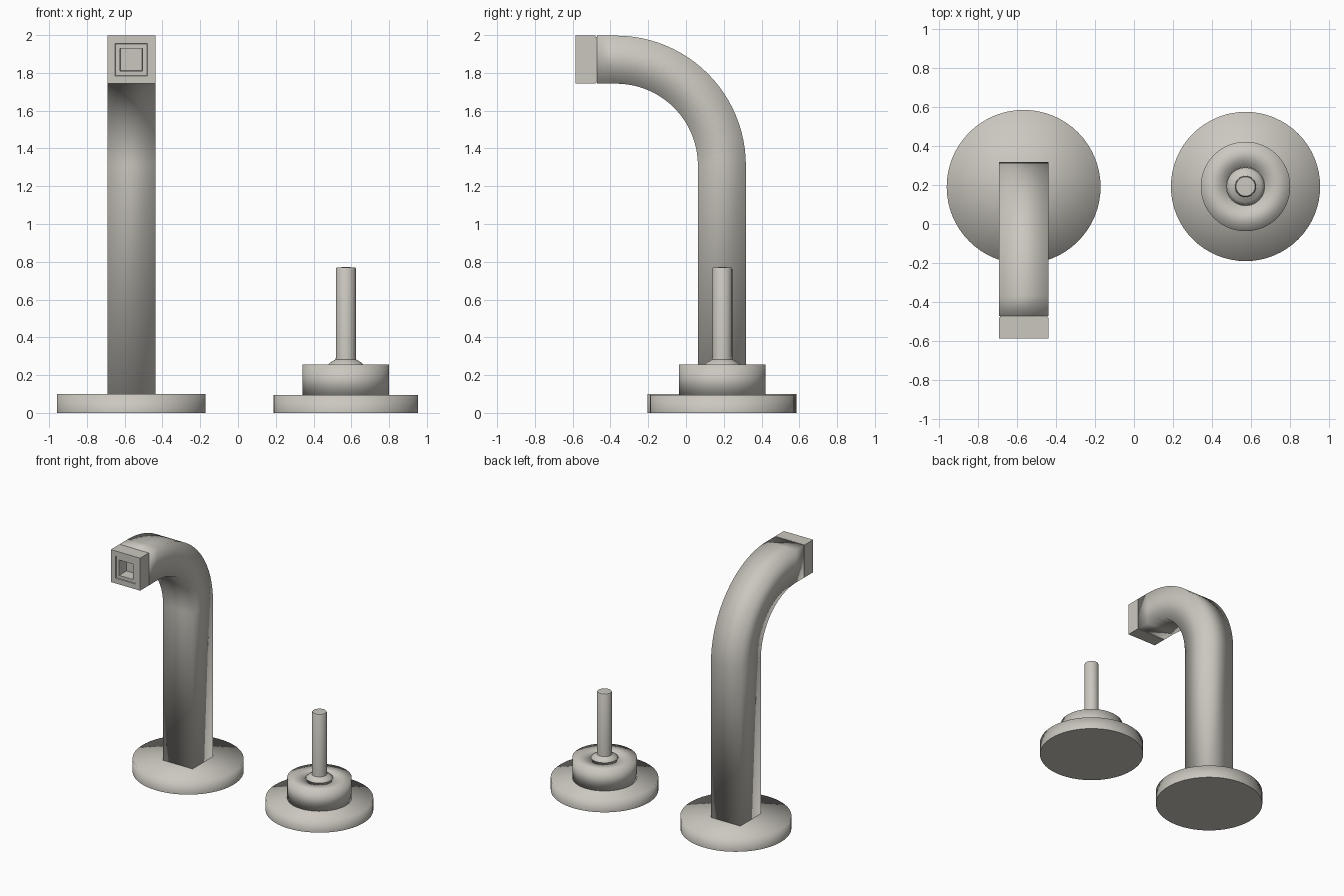
import bpy, bmesh
from math import sin, cos, pi, radians

if "Cube" in bpy.data.objects:
    bpy.data.objects.remove(bpy.data.objects["Cube"])

metal = bpy.data.materials.new("warm_grey_metal")
metal.use_nodes = True
colour = (0.60, 0.575, 0.525, 1)
metal.diffuse_color = colour
metal.node_tree.nodes["Principled BSDF"].inputs["Base Color"].default_value = colour


def finish(name, bm, sharp_angle=None):
    bmesh.ops.recalc_face_normals(bm, faces=bm.faces)
    mesh = bpy.data.meshes.new(name)
    for f in bm.faces:
        f.smooth = True
    if sharp_angle:
        for e in bm.edges:
            e.smooth = e.calc_face_angle(0) < sharp_angle
    bm.to_mesh(mesh)
    bm.free()
    mesh.materials.append(metal)
    obj = bpy.data.objects.new(name, mesh)
    bpy.context.collection.objects.link(obj)
    return obj


def lathe(name, centre, profile, sides=64, sharp_angle=None, closed=False):
    """Turn a profile of (radius, height) around a vertical axis."""
    bm = bmesh.new()
    verts = [bm.verts.new((r, 0, z)) for r, z in profile]
    pairs = list(zip(verts, verts[1:] + verts[:1]))
    edges = [bm.edges.new(p) for p in (pairs if closed else pairs[:-1])]
    bmesh.ops.spin(bm, geom=verts + edges, cent=(0, 0, 0), axis=(0, 0, 1),
                   angle=2 * pi, steps=sides)
    bmesh.ops.remove_doubles(bm, verts=bm.verts, dist=0.0002)
    bm.normal_update()
    # the underside stays crisp against the wall
    obj = finish(name, bm, sharp_angle)
    obj.location = (*centre, 0)
    return obj


def sweep(name, rings, sharp_angle=None, caps=True):
    """Join successive four-cornered rings into a square tube."""
    bm = bmesh.new()
    loops = [[bm.verts.new(p) for p in ring] for ring in rings]
    for a, b in zip(loops, loops[1:]):
        for i in range(4):
            j = (i + 1) % 4
            bm.faces.new((a[i], a[j], b[j], b[i]))
    if caps:
        bm.faces.new(loops[0])
        bm.faces.new(loops[-1])
    bm.normal_update()
    return finish(name, bm, sharp_angle)


SPOUT, KNOB = (-0.565, 0.19), (0.571, 0.192)
H = 0.127                      # half width of the square spout


# Round foot plates, with separate flat undersides
def foot_plate(name, centre, radius, top):
    plate = lathe(name, centre, [(0, 0), (radius, 0), (radius, top), (0, top)])
    for e in plate.data.edges:
        if all(plate.data.vertices[v].co.z < 0.001 for v in e.vertices):
            e.use_edge_sharp = True


foot_plate("spout_base", SPOUT, 0.394, 0.1)
foot_plate("handle_base", KNOB, 0.382, 0.096)

# Square spout: upright, quarter bend, short straight end
BY, BZ, BR = -0.37, 1.31, 0.56     # bend centre and radius


def cross_section(y, z, angle):
    """Square section; angle 0 faces up, 90 degrees faces the front."""
    return [(SPOUT[0] + sx * H, y + sr * H * cos(angle), z + sr * H * sin(angle))
            for sx, sr in ((-1, -1), (1, -1), (1, 1), (-1, 1))]


rings = [cross_section(BY + BR, 0.09, 0)]
for i in range(25):
    a = pi / 2 * i / 24
    rings.append(cross_section(BY + BR * cos(a), BZ + BR * sin(a), a))
rings.append(cross_section(-0.472, BZ + BR, pi / 2))
sweep("spout", rings)


# Nozzle with a stepped square opening
def square(y, half):
    z = BZ + BR
    return [(SPOUT[0] + sx * half, y, z + sz * half)
            for sx, sz in ((-1, -1), (1, -1), (1, 1), (-1, 1))]


sweep("nozzle", [square(-0.478, H), square(-0.585, H), square(-0.585, 0.086),
                 square(-0.578, 0.084), square(-0.578, 0.06),
                 square(-0.49, 0.058)], radians(30))
sweep("nozzle_joint", [square(-0.46, H - 0.006), square(-0.49, H - 0.006)],
      radians(30))

# Handle collar: a ring with a central opening
lathe("handle_collar", KNOB, [(0.229, 0.09), (0.229, 0.255),
                              (0.098, 0.255), (0.098, 0.09)], closed=True)

# Handle stem with a domed foot and softened tip
lathe("handle_stem", KNOB,
      [(0, 0.09), (0.097, 0.09), (0.097, 0.253), (0.08, 0.268), (0.054, 0.283),
       (0.053, 0.3), (0.053, 0.762), (0.049, 0.77), (0, 0.772)],
      sides=40, sharp_angle=radians(50))
